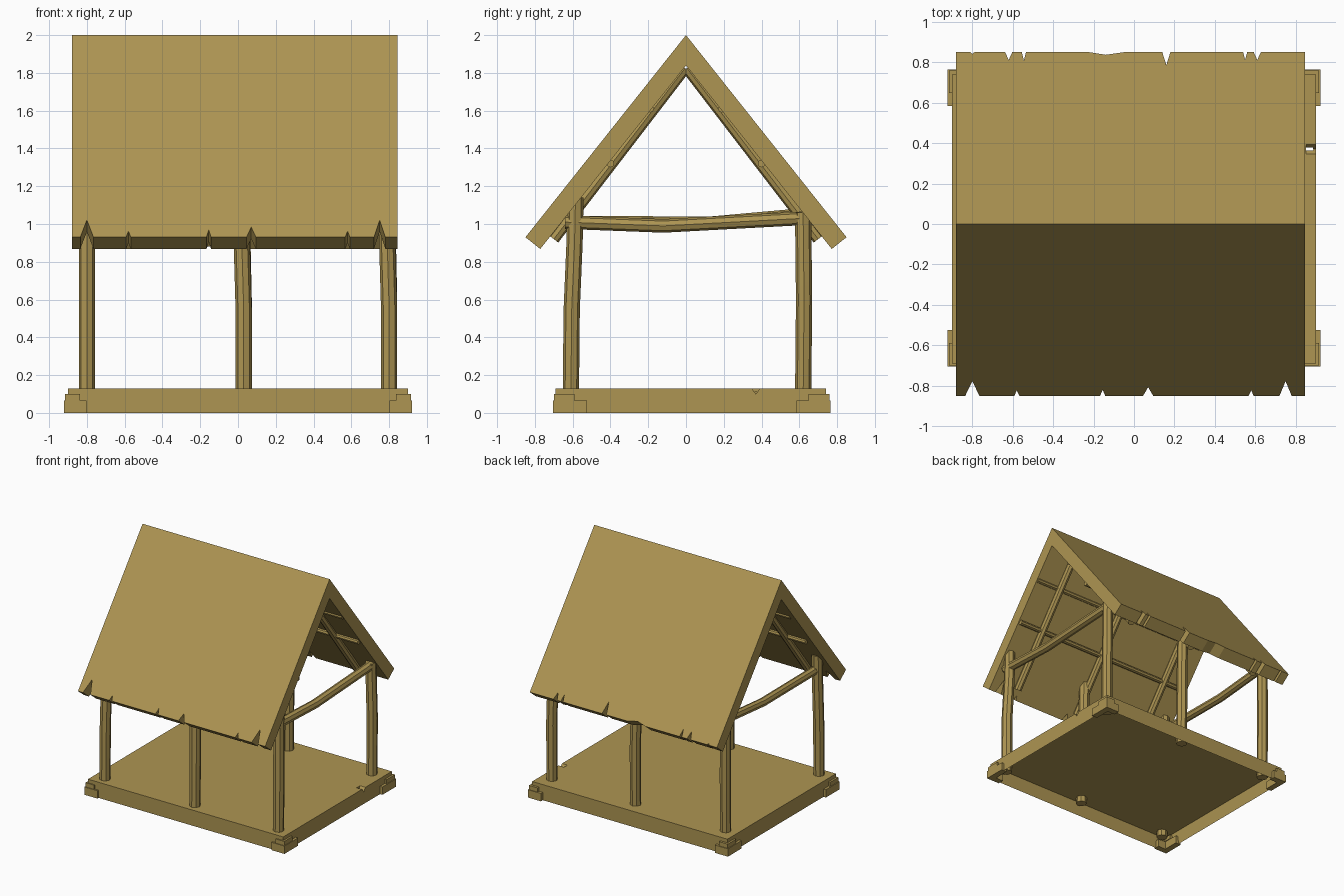
import bpy, bmesh
from mathutils import Vector

cube = bpy.data.objects.get("Cube")
if cube:
    bpy.data.objects.remove(cube, do_unlink=True)

wood = bpy.data.materials.new("tan_wood")
wood.use_nodes = True
TAN = (0.42, 0.30, 0.085, 1)
wood.diffuse_color = TAN
wood.node_tree.nodes["Principled BSDF"].inputs["Base Color"].default_value = TAN


def add_mesh(name, bm):
    bmesh.ops.recalc_face_normals(bm, faces=bm.faces)
    mesh = bpy.data.meshes.new(name)
    bm.to_mesh(mesh)
    bm.free()
    mesh.materials.append(wood)
    obj = bpy.data.objects.new(name, mesh)
    bpy.context.collection.objects.link(obj)
    return obj


def add_box(bm, low, high):
    low, high = Vector(low), Vector(high)
    verts = bmesh.ops.create_cube(bm, size=1)["verts"]
    for v in verts:
        v.co = (low + high) / 2 + v.co * (high - low)
    return verts


def prism(name, near, far):
    """Solid between two matching outlines."""
    bm = bmesh.new()
    a = [bm.verts.new(p) for p in near]
    b = [bm.verts.new(p) for p in far]
    bm.faces.new(a)
    bm.faces.new(b[::-1])
    for i in range(len(a)):
        j = (i + 1) % len(a)
        bm.faces.new((a[i], b[i], b[j], a[j]))
    return add_mesh(name, bm)


def pole(name, points, radius):
    """Round log along a path; each point may carry its own thickness."""
    curve = bpy.data.curves.new(name, "CURVE")
    curve.dimensions = "3D"
    curve.bevel_depth = radius
    curve.bevel_resolution = 2
    curve.use_fill_caps = True
    spline = curve.splines.new("POLY")
    spline.points.add(len(points) - 1)
    for point, p in zip(spline.points, points):
        point.co = (*p, 1)
    obj = bpy.data.objects.new(name, curve)
    bpy.context.collection.objects.link(obj)
    bpy.ops.object.select_all(action="DESELECT")
    obj.select_set(True)
    bpy.context.view_layer.objects.active = obj
    bpy.ops.object.convert(target="MESH")
    obj = bpy.context.view_layer.objects.active
    bpy.ops.object.shade_smooth_by_angle()
    obj.data.materials.clear()
    obj.data.materials.append(wood)


# Floor platform, hollow underneath
bm = bmesh.new()
add_box(bm, (-0.90, -0.69, 0), (0.90, 0.74, 0.13))
bm.normal_update()
under = [f for f in bm.faces if f.normal.z < -0.5]
bmesh.ops.inset_region(bm, faces=under, thickness=0.02)
bmesh.ops.translate(bm, verts=under[0].verts, vec=(0, 0, 0.11))
platform = add_mesh("platform", bm)

# Chip in the platform edge
chip = [(0.34, 0.14), (0.40, 0.14), (0.37, 0.10)]
cutter = prism("chip_cutter", [(0.85, y, z) for y, z in chip],
               [(0.95, y, z) for y, z in chip])
cutter.hide_render = True
mod = platform.modifiers.new("chip", "BOOLEAN")
mod.operation = "DIFFERENCE"
mod.object = cutter
mod.solver = "EXACT"
bpy.context.view_layer.objects.active = platform
bpy.ops.object.modifier_apply(modifier=mod.name)
bpy.data.objects.remove(cutter, do_unlink=True)

# Stepped corner brackets
for side, sx in (("left", 1), ("right", -1)):
    for end, sy, corner in (("front", -1, 0.705), ("back", 1, 0.765)):
        bm = bmesh.new()
        for z0, z1, reach_x, reach_y, out in ((0, 0.065, 0.12, 0.18, 0),
                                              (0.065, 0.10, 0.08, 0.11, 0.006)):
            x, y = 0.922 - out, corner - out
            for dx, dy in ((reach_x, 0.05), (0.05, reach_y)):
                xs = sorted((sx * x, sx * (x - dx)))
                ys = sorted((sy * y, sy * (y - dy)))
                add_box(bm, (xs[0], ys[0], z0), (xs[1], ys[1], z1))
        add_mesh(f"{end}_{side}_bracket", bm)

# Posts, passing through the floor
for side, x0, x1 in (("left", 0.80, 0.79), ("middle", 0.03, 0.02), ("right", -0.80, -0.80)):
    pole(f"front_{side}_post", [(x0, -0.61, 0.06), (x0, -0.605, 0.55),
                                (x1, -0.59, 0.9), (x1, -0.585, 1.14)], 0.043)
    pole(f"back_{side}_post", [(x0, 0.62, 0.06), (x0, 0.625, 0.6),
                               (x1, 0.62, 1.06)], 0.043)

# Bent tie beams between the posts
pole("left_tie_beam", [(0.79, -0.64, 1.01), (0.79, -0.12, 0.99), (0.79, 0.62, 1.03)], 0.036)
pole("right_tie_beam", [(-0.79, -0.60, 1.01), (-0.79, 0.12, 1.005), (-0.79, 0.62, 1.05)], 0.034)

# Roof slabs with ragged eaves
RIDGE, RUN, DROP, THICK = 2.0, 0.85, 1.07, 0.10
LENGTH = (RUN ** 2 + DROP ** 2) ** 0.5
X0, X1 = -0.88, 0.845


def roof_point(x, s, sy, inner):
    """Point on a slope: s runs from 0 at the ridge to 1 at the eave."""
    y, z = RUN * s, RIDGE - DROP * s
    if inner and s == 0:
        z -= THICK * LENGTH / RUN
    elif inner:
        y -= THICK * DROP / LENGTH
        z -= THICK * RUN / LENGTH
    return (x, sy * y, z)


def roof_slab(name, sy, notches, bumps=()):
    eave = [(X0, 1), (X1, 1)] + list(bumps)
    for x, width, depth in notches:
        eave += [(x - width / 2, 1), (x, 1 - depth), (x + width / 2, 1)]
    outline = [(X1, 0), (X0, 0)] + sorted(eave)
    prism(name, [roof_point(x, s, sy, False) for x, s in outline],
          [roof_point(x, s, sy, True) for x, s in outline])


roof_slab("front_roof", -1, [(-0.80, 0.07, 0.085), (-0.58, 0.025, 0.03), (-0.155, 0.025, 0.035),
                             (0.07, 0.05, 0.05), (0.58, 0.025, 0.03), (0.75, 0.06, 0.085)])
roof_slab("back_roof", 1, [(-0.80, 0.02, 0.01), (-0.62, 0.035, 0.045), (-0.545, 0.02, 0.05),
                           (0.16, 0.04, 0.075), (0.55, 0.02, 0.045), (0.61, 0.035, 0.045)],
          [(-0.22, 1), (-0.14, 0.985), (-0.05, 1.0)])

# Rafters and purlins under the roof
for end, sy in (("front", -1), ("back", 1)):
    for side, x in (("left", 0.61), ("middle", 0.0), ("right", -0.64)):
        pole(f"{end}_{side}_rafter", [(x, sy * 0.70, 0.92), (x, sy * 0.005, 1.825)], 0.03)
    for label, y, z in (("upper", 0.19, 1.61), ("lower", 0.40, 1.32)):
        pole(f"{end}_{label}_purlin", [(-0.83, sy * y, z), (0.835, sy * y, z)], 0.02)
